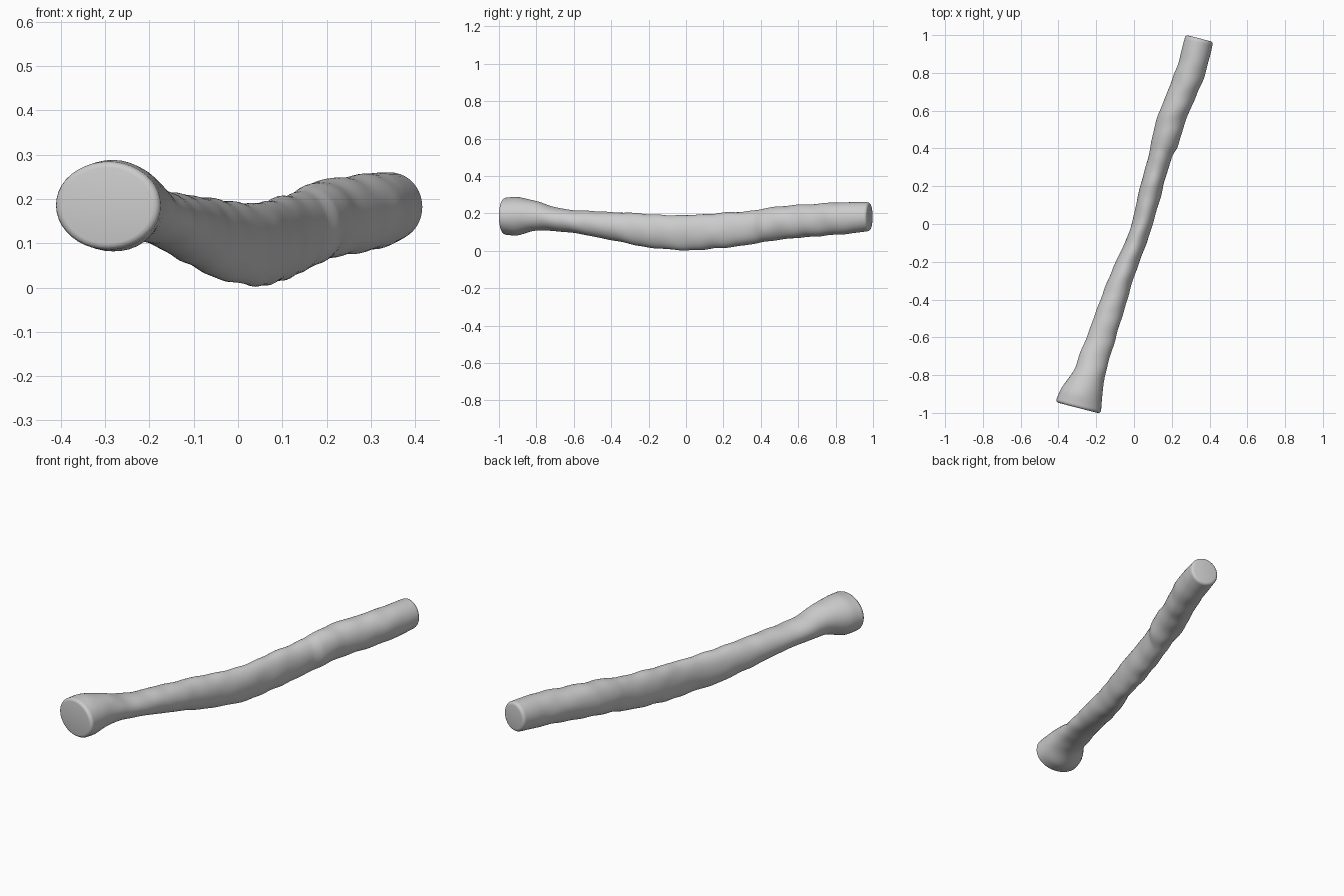
import bpy, bmesh, math
from mathutils import Vector, noise

cube = bpy.data.objects.get("Cube")
if cube:
    bpy.data.objects.remove(cube, do_unlink=True)

SIDES, STEPS = 40, 10
AXIS = Vector((0.25, 0.97, 0)).normalized()      # cut faces look along this
ACROSS = Vector((AXIS.y, -AXIS.x, 0))
UP = Vector((0, 0, 1))

# Stations along the stick: y, centre x, half width, bottom z, top z
stations = [
    (-.96, -.293, .122, .085, .285), (-.9, -.278, .112, .083, .287),
    (-.8, -.238, .084, .108, .266), (-.7, -.21, .078, .107, .235),
    (-.6, -.172, .074, .095, .218), (-.45, -.123, .07, .068, .21),
    (-.25, -.054, .061, .027, .2), (-.05, .028, .053, .005, .19),
    (.15, .081, .059, .012, .2), (.37, .142, .061, .038, .217),
    (.43, .165, .071, .051, .23), (.55, .195, .075, .065, .243),
    (.67, .245, .076, .075, .25), (.8, .298, .077, .085, .258),
    (.9, .326, .077, .095, .26), (.97, .343, .076, .104, .26)]


def spline(a, b, c, d, t):
    """Hermite blend from b to c with slopes suited to uneven spacing."""
    h = c[0] - b[0]
    out = [b[0] + h * t]
    for i in range(1, len(b)):
        m0 = (c[i] - a[i]) / (c[0] - a[0]) * h
        m1 = (d[i] - b[i]) / (d[0] - b[0]) * h
        s, e = b[i], c[i]
        out.append(s + m0 * t + (3 * (e - s) - 2 * m0 - m1) * t ** 2
                   + (2 * (s - e) + m0 + m1) * t ** 3)
    return out


def add_ring(bm, station, scale=1.0, push=0.0):
    """One rounded cross-section with soft bark lumps."""
    y, x, w, lo, hi = station
    centre = Vector((x, y, (lo + hi) / 2)) + AXIS * push
    calm = max(0.2, min(1, (0.97 - abs(y)) * 5))
    ring = []
    for k in range(SIDES):
        a = math.tau * k / SIDES
        offset = ACROSS * (w * math.cos(a)) + UP * ((hi - lo) / 2 * math.sin(a))
        p = centre + offset
        lump = noise.noise(p * 11) * 0.05 + math.sin(y * 50 + 2 * a) * 0.012
        ring.append(bm.verts.new(centre + offset * scale * (1 + lump * calm)))
    return ring


bm = bmesh.new()
rings = []
first, last = stations[0], stations[-1]

# Rounded rim of the wide end
for scale, push in ((.86, -.014), (.94, -.012), (.98, -.006)):
    rings.append(add_ring(bm, first, scale, push))

# Body
for i in range(len(stations) - 1):
    a, b, c = stations[max(i - 1, 0)], stations[i], stations[i + 1]
    d = stations[min(i + 2, len(stations) - 1)]
    for s in range(STEPS):
        rings.append(add_ring(bm, spline(a, b, c, d, s / STEPS)))
rings.append(add_ring(bm, last))

# Rounded rim of the narrow end
for scale, push in ((.97, .006), (.91, .011), (.8, .013)):
    rings.append(add_ring(bm, last, scale, push))

# Skin and cut ends
for r, q in zip(rings, rings[1:]):
    for k in range(SIDES):
        n = (k + 1) % SIDES
        bm.faces.new((r[k], r[n], q[n], q[k]))
bm.faces.new(rings[0])
bm.faces.new(rings[-1])
bmesh.ops.recalc_face_normals(bm, faces=bm.faces)

mesh = bpy.data.meshes.new("stick")
bm.to_mesh(mesh)
bm.free()
stick = bpy.data.objects.new("stick", mesh)
bpy.context.collection.objects.link(stick)

# Plain grey colour
grey = bpy.data.materials.new("light grey")
grey.use_nodes = True
colour = (0.6, 0.6, 0.6, 1)
grey.diffuse_color = colour
grey.node_tree.nodes["Principled BSDF"].inputs["Base Color"].default_value = colour
mesh.materials.append(grey)

bpy.context.view_layer.objects.active = stick
stick.select_set(True)
bpy.ops.object.shade_smooth_by_angle(angle=math.radians(50))
